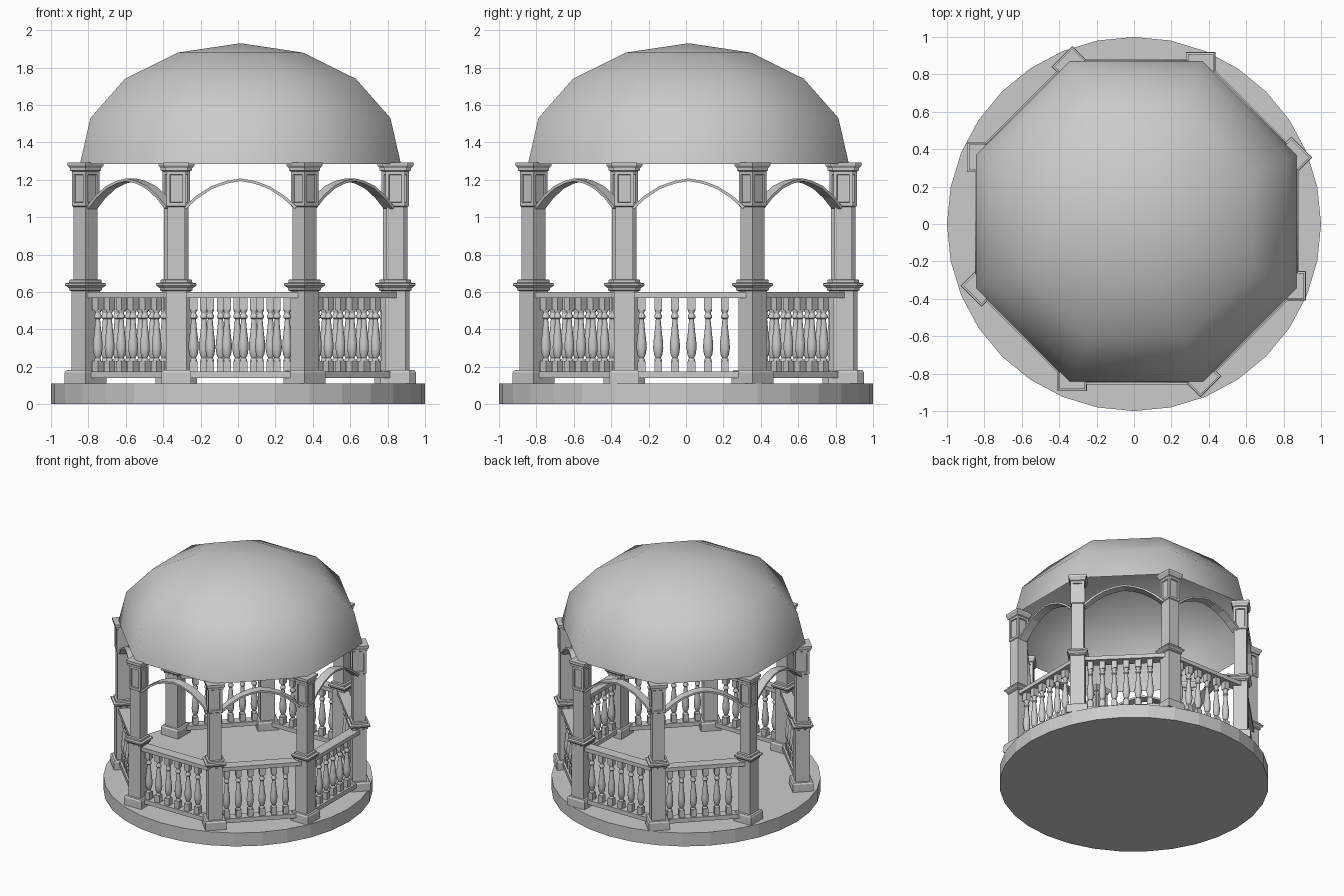
import bpy, bmesh, math
from mathutils import Matrix, Vector

if "Cube" in bpy.data.objects:
    bpy.data.objects.remove(bpy.data.objects["Cube"])

CENTRE = Vector((0.013, 0.013, 0))   # the pavilion sits slightly off the plinth centre
APO = 0.828                          # column ring: distance from centre to bay line
HALF = 0.343                         # half distance between neighbouring columns
STEP = math.pi / 4


def to_mesh(bm, name, smooth_angle=None):
    bmesh.ops.recalc_face_normals(bm, faces=bm.faces)
    mesh = bpy.data.meshes.new(name)
    bm.to_mesh(mesh)
    bm.free()
    if smooth_angle:
        mesh.shade_smooth()
        mesh.set_sharp_from_angle(angle=math.radians(smooth_angle))
    return mesh


def place(mesh, name, loc=CENTRE, angle=0.0):
    ob = bpy.data.objects.new(name, mesh)
    bpy.context.collection.objects.link(ob)
    ob.location = loc
    ob.rotation_euler.z = angle
    return ob


def lathe(bm, profile, sides, phase=0.0, centre=(0, 0), caps=True):
    """Stack rings of (radius, z); a zero radius closes to a point."""
    rings = []
    for r, z in profile:
        n = sides if r > 0 else 1
        rings.append([bm.verts.new((centre[0] + r * math.cos(phase + 2 * math.pi * i / sides),
                                    centre[1] + r * math.sin(phase + 2 * math.pi * i / sides), z))
                      for i in range(n)])
    for a, b in zip(rings, rings[1:]):
        for i in range(sides):
            j = (i + 1) % sides
            if len(b) == 1:
                bm.faces.new((a[i], a[j], b[0]))
            else:
                bm.faces.new((a[i], a[j], b[j], b[i]))
    if caps:
        bm.faces.new(rings[0][::-1])
        bm.faces.new(rings[-1])


def box(bm, x, y, z):
    """Box from (min, max) pairs."""
    size = [b - a for a, b in (x, y, z)]
    mid = [(a + b) / 2 for a, b in (x, y, z)]
    bmesh.ops.create_cube(bm, size=1, matrix=Matrix.Translation(mid) @ Matrix.Diagonal((*size, 1)))


# Round plinth
bm = bmesh.new()
lathe(bm, [(1, 0), (1, 0.11)], 32)
place(to_mesh(bm, "plinth"), "plinth", Vector((0, 0, 0)))

# Eight-sided dome shell, open underneath
bm = bmesh.new()
k = 1 / math.cos(math.pi / 8)
dome = [(0.858, 1.285), (0.802, 1.53), (0.617, 1.74), (0.334, 1.88), (0, 1.93)]
lathe(bm, [(r * k, z) for r, z in dome], 8, math.pi / 8, caps=False)
place(to_mesh(bm, "dome_roof", 80), "dome_roof")

# Square column: half widths up the height, with recessed panels on the head
bm = bmesh.new()
column = [(0.079, 0.11), (0.079, 0.17), (0.072, 0.182), (0.054, 0.182), (0.054, 0.605),
          (0.062, 0.61), (0.062, 0.62), (0.077, 0.635), (0.077, 0.646), (0.060, 0.65),
          (0.060, 0.665), (0.046, 0.668), (0.046, 1.055), (0.052, 1.06), (0.052, 1.245),
          (0.059, 1.25), (0.059, 1.262), (0.068, 1.275), (0.068, 1.292)]
lathe(bm, [(h * math.sqrt(2), z) for h, z in column], 4, math.pi / 4, (APO, -HALF))
head = [f for f in bm.faces if 1.1 < f.calc_center_median().z < 1.2]
bmesh.ops.recalc_face_normals(bm, faces=bm.faces)
bmesh.ops.inset_individual(bm, faces=head, thickness=0.025, depth=0)
bmesh.ops.inset_individual(bm, faces=head, thickness=0.003, depth=-0.009)
column_mesh = to_mesh(bm, "column")

# Thin faceted arch strip between two columns
bm = bmesh.new()
half_arch = [(0.0, 1.207), (0.075, 1.194), (0.155, 1.166), (0.235, 1.115), (0.30, 1.058)]
curve = [(-y, z) for y, z in half_arch[:0:-1]] + half_arch
sections = []
for y, z in curve:
    inner = (y * 0.97, z - 0.014)
    sections.append([bm.verts.new((APO + dx, p[0], p[1]))
                     for dx, p in ((-0.035, (y, z)), (0.035, (y, z)), (0.035, inner), (-0.035, inner))])
for a, b in zip(sections, sections[1:]):
    for i in range(4):
        j = (i + 1) % 4
        bm.faces.new((a[i], a[j], b[j], b[i]))
bm.faces.new(sections[0])
bm.faces.new(sections[-1])
arch_mesh = to_mesh(bm, "arch")

# Handrail and bottom rail
bm = bmesh.new()
box(bm, (APO - 0.042, APO + 0.042), (-0.32, 0.32), (0.568, 0.60))
box(bm, (APO - 0.036, APO + 0.036), (-0.32, 0.32), (0.14, 0.175))
rail_mesh = to_mesh(bm, "railing")

# Six turned balusters with square blocks at both ends
bm = bmesh.new()
turned = [(0.019, 0.23), (0.019, 0.24), (0.013, 0.247), (0.022, 0.265), (0.027, 0.30),
          (0.026, 0.33), (0.020, 0.38), (0.014, 0.44), (0.013, 0.455), (0.020, 0.462),
          (0.020, 0.475), (0.014, 0.482), (0.014, 0.49), (0.020, 0.50), (0.020, 0.51)]
for i in range(6):
    y = -0.028 + (i - 2.5) * 0.089
    lathe(bm, turned, 12, 0, (APO, y))
    for z in ((0.175, 0.232), (0.505, 0.568)):
        box(bm, (APO - 0.021, APO + 0.021), (y - 0.021, y + 0.021), z)
baluster_mesh = to_mesh(bm, "balusters", 40)

# Repeat round the ring; the left bay is the entrance and has no railing
for n in range(8):
    a = n * STEP
    place(column_mesh, f"column_{n}", angle=a)
    place(arch_mesh, f"arch_{n}", angle=a)
    if n != 4:
        place(rail_mesh, f"railing_{n}", angle=a)
        place(baluster_mesh, f"balusters_{n}", angle=a)
